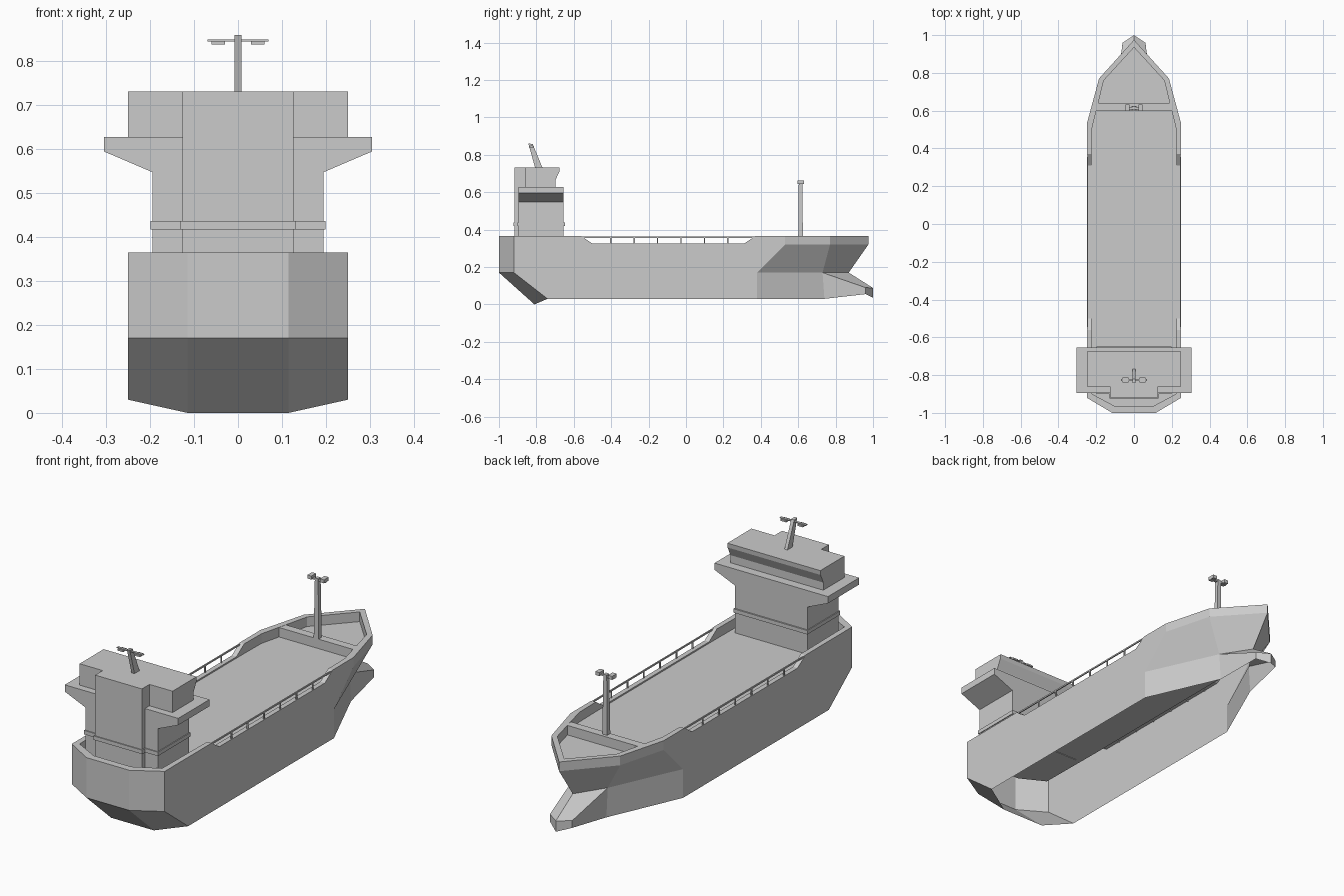
import bpy, bmesh
from mathutils import Vector

if "Cube" in bpy.data.objects:
    bpy.data.objects.remove(bpy.data.objects["Cube"])


def make(name, verts, faces, mirror=False):
    me = bpy.data.meshes.new(name)
    me.from_pydata([tuple(v) for v in verts], [], faces)
    bm = bmesh.new()
    bm.from_mesh(me)
    bmesh.ops.remove_doubles(bm, verts=bm.verts, dist=1e-5)
    bmesh.ops.recalc_face_normals(bm, faces=bm.faces)
    bm.to_mesh(me)
    bm.free()
    ob = bpy.data.objects.new(name, me)
    bpy.context.collection.objects.link(ob)
    if mirror:
        m = ob.modifiers.new("mirror", 'MIRROR')
        m.use_clip = True
    return ob


def prism(name, a, b):
    """Solid between two matching outlines."""
    n = len(a)
    faces = [tuple(range(n)), tuple(range(2 * n - 1, n - 1, -1))]
    faces += [(i, (i + 1) % n, n + (i + 1) % n, n + i) for i in range(n)]
    return make(name, list(a) + list(b), faces)


def box(name, x0, x1, y0, y1, z0, z1):
    def ring(z):
        return [(x0, y0, z), (x1, y0, z), (x1, y1, z), (x0, y1, z)]
    return prism(name, ring(z0), ring(z1))


# Hull: half rings from stern to bow, lofted from keel edge to bulwark and deck
sides = [-.56, -.50, .31, .37]
top_z = [.365] * 3 + [.365, .325, .325, .365] + [.365] * 3
outer = [(0, -1), (.115, -1), (.25, -.92)] + [(.25, y) for y in sides] + [(.25, .53), (.185, .77), (0, .975)]
inner = [(0, -.965), (.1, -.965), (.222, -.9)] + [(.226, y) for y in sides] + [(.224, .5), (.16, .76), (0, .935)]
knuckle = outer[:7] + [(.25, .38), (.09, .73), (0, .87)]
bottom = [(0, -.81, 0), (.115, -.81, 0), (.25, -.74, .03)] + [(.25, y, .03) for y in sides]
bottom += [(.25, .38, .03), (.09, .74, .03), (0, .9, .04)]
rings = [
    bottom,
    [(x, y, .17) for x, y in knuckle],
    [(x, y, .32) for x, y in outer],
    [(x, y, z) for (x, y), z in zip(outer, top_z)],
    [(x, y, z) for (x, y), z in zip(inner, top_z)],
    [(x, y, .318) for x, y in inner],
]
n = len(outer)
verts = [v for r in rings for v in r]
faces = [(r * n + i, r * n + i + 1, (r + 1) * n + i + 1, (r + 1) * n + i)
         for r in range(len(rings) - 1) for i in range(n - 1)
         if not (r == 0 and i == n - 2)]
faces.append(tuple(range(5 * n, 6 * n)))        # deck
# Bulbous bow joined to the last lower station
k = len(verts)
verts += [(.06, .96, .09), (.06, .96, .055), (0, 1, .088), (0, 1, .035)]
A, B, G = n + 8, 8, n + 9
faces += [(A, k, k + 1, B), (k, k + 2, k + 3, k + 1), (A, G, k + 2, k)]
make("hull", verts, faces, mirror=True)

# Breakwater across the front of the cargo deck
prism("breakwater", [(-.21, .60, .31), (.21, .60, .31), (.2, .64, .31), (-.2, .64, .31)],
      [(-.21, .60, .364), (.21, .60, .364), (.2, .64, .364), (-.2, .64, .364)])

# Side railings
for s, side in ((-1, "left"), (1, "right")):
    x = s * .246
    box(f"rail_{side}", x - .003, x + .003, -.56, .375, .356, .363)
    for i in range(6):
        y = -.402 + i * .125
        box(f"rail_post_{side}_{i}", x - .003, x + .003, y - .003, y + .003, .32, .358)

# Accommodation tower with tapered bridge wings
right = [(.195, .315), (.195, .548), (.305, .595), (.305, .628)]
outline = right + [(-x, z) for x, z in reversed(right)]
prism("tower", [(x, -.895, z) for x, z in outline], [(x, -.655, z) for x, z in outline])
box("stair_trunk", -.126, .126, -.918, -.855, .315, .732)
box("tower_band", -.199, .199, -.90, -.648, .418, .437)
box("trunk_band", -.131, .131, -.923, -.85, .418, .437)

# Wheelhouse with raked windows
prof = [(-.86, .625), (-.86, .732), (-.675, .732), (-.677, .71), (-.698, .665), (-.698, .625)]
prism("wheelhouse", [(-.25, y, z) for y, z in prof], [(.25, y, z) for y, z in prof])

# Raked radar mast on the roof
prof = [(-.805, .725), (-.765, .725), (-.82, .858), (-.843, .86)]
prism("radar_mast", [(-.008, y, z) for y, z in prof], [(.008, y, z) for y, z in prof])
box("radar_arm", -.07, .07, -.832, -.82, .846, .85)
for s, side in ((-1, "left"), (1, "right")):
    box(f"radar_{side}", s * .045 - .015, s * .045 + .015, -.84, -.812, .839, .847)

# Foremast with crossed light fittings
prism("foremast", [(-.013, .60, .36), (.013, .60, .36), (.013, .625, .36), (-.013, .625, .36)],
      [(-.009, .603, .655), (.009, .603, .655), (.009, .622, .655), (-.009, .622, .655)])
box("foremast_arm", -.045, .045, .607, .619, .643, .651)
for s, side in ((-1, "left"), (1, "right")):
    box(f"foremast_light_{side}", s * .034 - .011, s * .034 + .011, .597, .632, .645, .662)
